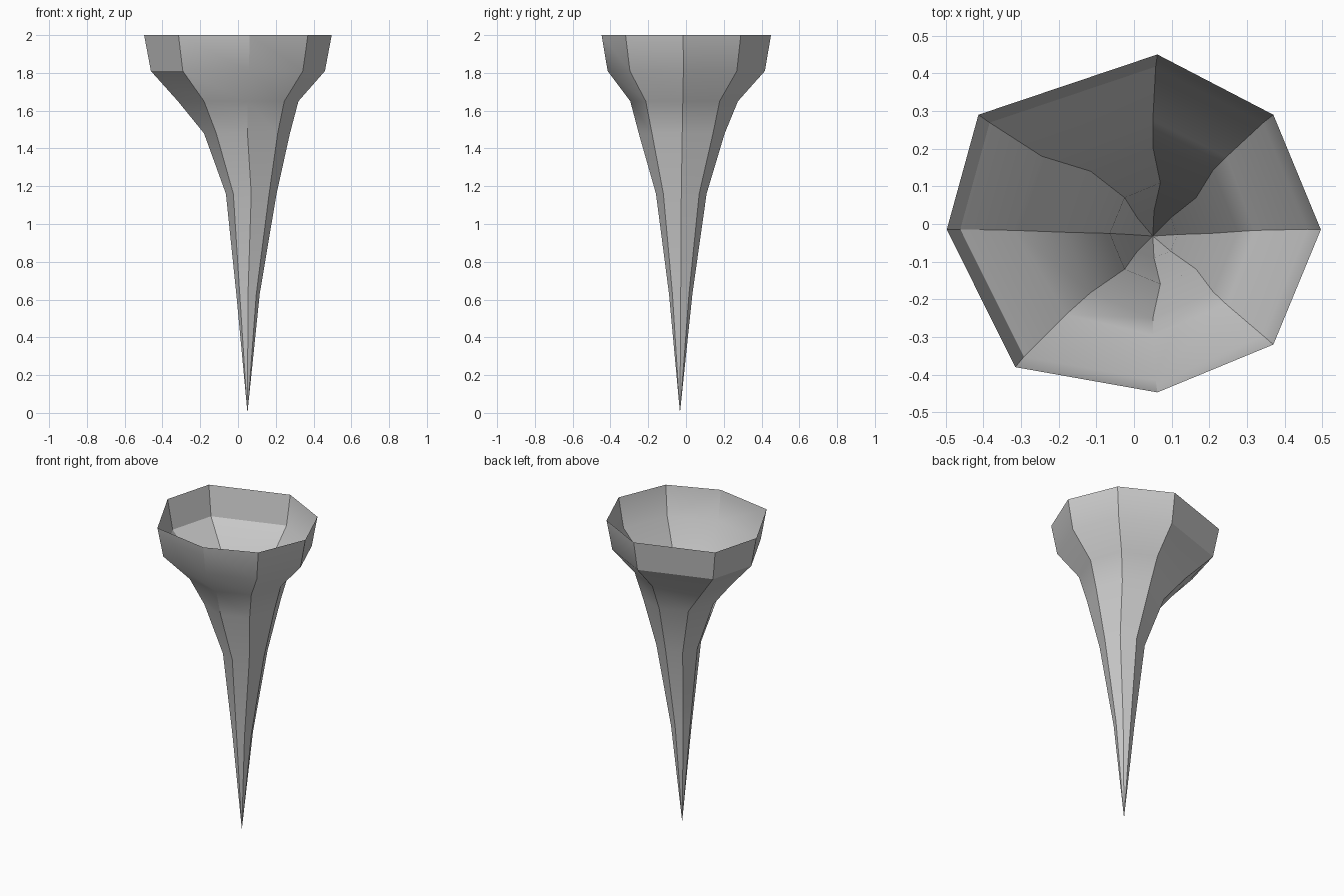
import bpy, bmesh, math

if "Cube" in bpy.data.objects:
    bpy.data.objects.remove(bpy.data.objects["Cube"])

# Horizontal cross-sections, eight corners each, counter-clockwise from +x
rim = [(0.496, -0.015), (0.37, 0.29), (0.062, 0.45), (-0.413, 0.29),
       (-0.497, -0.015), (-0.315, -0.38), (0.062, -0.447), (0.37, -0.32)]
shoulder = [(0.32, -0.017), (0.245, 0.178), (0.05, 0.275), (-0.245, 0.18),
            (-0.318, -0.017), (-0.18, -0.24), (0.05, -0.295), (0.245, -0.213)]
waist = [(0.275, -0.02), (0.21, 0.143), (0.05, 0.205), (-0.115, 0.14),
         (-0.18, -0.022), (-0.115, -0.182), (0.05, -0.25), (0.21, -0.18)]


def octagon(cx, cy, r):
    return [(cx + r * math.cos(i * math.pi / 4), cy + r * math.sin(i * math.pi / 4))
            for i in range(8)]


sections = [
    (2.0, rim),
    (1.81, [(x * 0.928, y * 0.928) for x, y in rim]),
    (1.65, shoulder),
    (1.48, waist),
    (1.16, octagon(0.07, -0.025, 0.134)),
    (0.63, octagon(0.053, -0.028, 0.062)),
]

# Open faceted spike: bridge the sections, then close to a point
bm = bmesh.new()
rings = [[bm.verts.new((x, y, z)) for x, y in pts] for z, pts in sections]
tip = bm.verts.new((0.05, -0.032, 0))
for upper, lower in zip(rings, rings[1:]):
    for i in range(8):
        j = (i + 1) % 8
        bm.faces.new((upper[i], lower[i], lower[j], upper[j]))
for i in range(8):
    bm.faces.new((rings[-1][i], tip, rings[-1][(i + 1) % 8]))
bm.normal_update()

mesh = bpy.data.meshes.new("hollow_spike")
bm.to_mesh(mesh)
bm.free()
spike = bpy.data.objects.new("hollow_spike", mesh)
bpy.context.collection.objects.link(spike)

# Smooth along the length, sharp at the corners
bpy.context.view_layer.objects.active = spike
spike.select_set(True)
bpy.ops.object.shade_smooth_by_angle(angle=math.radians(30))
